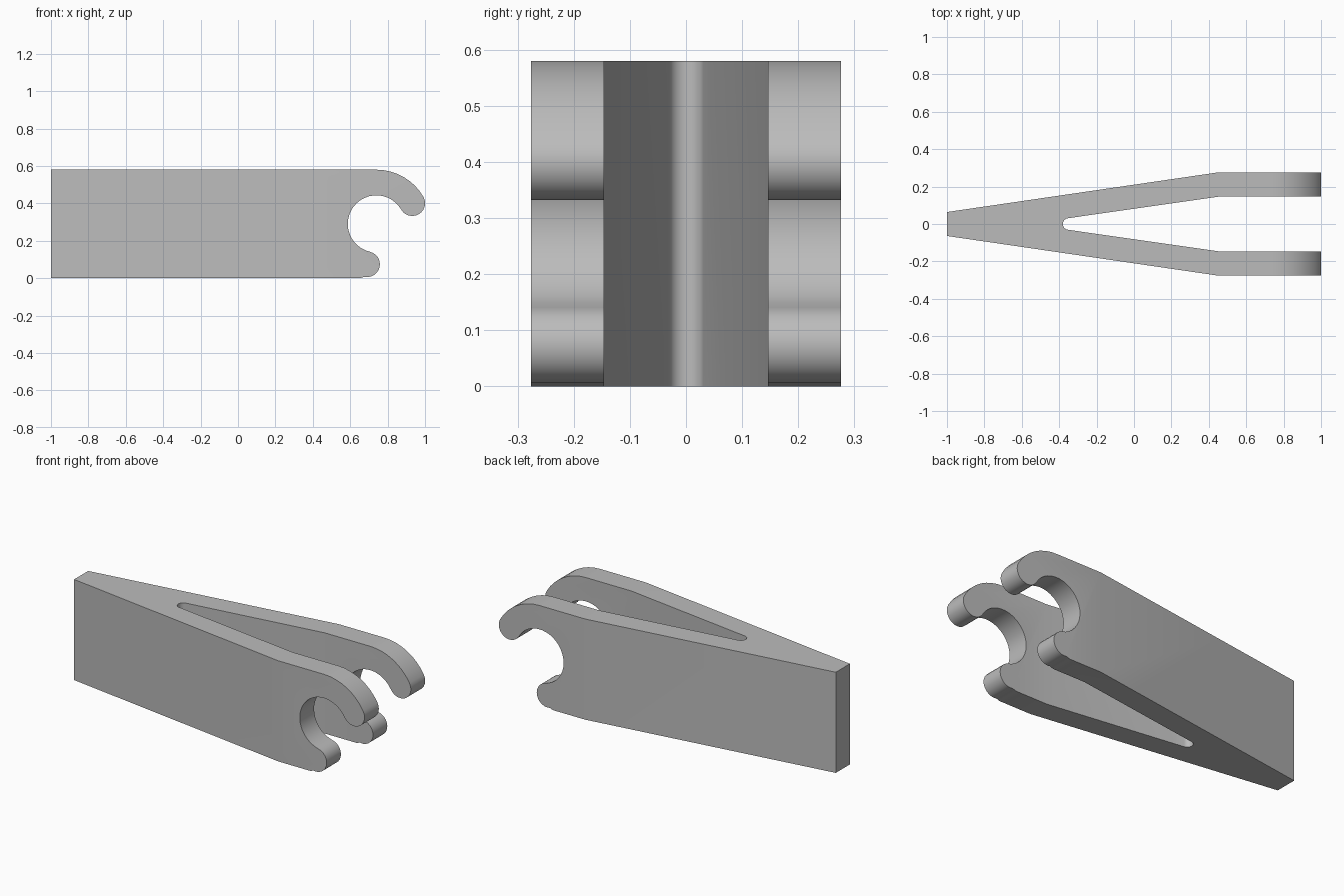
import bpy, bmesh
from math import sin, cos, radians
from mathutils import Vector

cube = bpy.data.objects.get("Cube")
if cube:
    bpy.data.objects.remove(cube, do_unlink=True)

GREY = (0.5, 0.5, 0.5, 1)
grey = bpy.data.materials.new("plain grey")
grey.use_nodes = True
grey.diffuse_color = GREY
grey.node_tree.nodes["Principled BSDF"].inputs["Base Color"].default_value = GREY


def arc(centre, radius, start, end, steps):
    """Points along an arc, angles in degrees."""
    angles = [radians(start + (end - start) * i / steps) for i in range(steps + 1)]
    return [(centre[0] + radius * cos(a), centre[1] + radius * sin(a)) for a in angles]


def prism(name, points, to_3d, depth):
    """Closed profile extruded along the depth vector."""
    bm = bmesh.new()
    face = bm.faces.new([bm.verts.new(to_3d(*p)) for p in points])
    new = bmesh.ops.extrude_face_region(bm, geom=[face])["geom"]
    bmesh.ops.translate(bm, vec=Vector(depth),
                        verts=[v for v in new if isinstance(v, bmesh.types.BMVert)])
    bmesh.ops.recalc_face_normals(bm, faces=bm.faces)
    mesh = bpy.data.meshes.new(name)
    bm.to_mesh(mesh)
    bm.free()
    mesh.materials.append(grey)
    obj = bpy.data.objects.new(name, mesh)
    bpy.context.collection.objects.link(obj)
    return obj


# Side profile: straight body ending in an open hook with two round tips
height = 0.58
eye = (0.74, height / 2)
inner, outer = 0.153, height / 2
mid, tip = (inner + outer) / 2, (outer - inner) / 2
upper, lower = 30, 257


def tip_centre(angle):
    return (eye[0] + mid * cos(radians(angle)), eye[1] + mid * sin(radians(angle)))


side = [(-1, 0), (0.655, 0)]
side += arc(tip_centre(lower), tip, lower, lower + 180, 12)
side += arc(eye, inner, lower, upper, 24)[1:-1]
side += arc(tip_centre(upper), tip, upper - 180, upper, 12)
side += arc(eye, outer, upper, 90, 8)[1:]
side += [(-1, height)]

# Plan profile: a narrow root splitting into two prongs
slot_end = arc((-0.35, 0), 0.031, 98, 262, 10)
half = [(-1, 0.064), (0.45, 0.276), (1.1, 0.276), (1.1, 0.146), (0.45, 0.146)]
plan = half + slot_end + [(x, -y) for x, y in reversed(half)]

fork = prism("hooked_fork", plan, lambda x, y: (x, y, 0), (0, 0, height))
cutter = prism("side_profile_cutter", [(x - 0.1 if x == -1 else x, z) for x, z in side],
               lambda x, z: (x, -0.5, z), (0, 1, 0))
# Let the cutter overshoot the flat top and bottom
for v in cutter.data.vertices:
    if v.co.x < 0.7 and v.co.z < 0.001:
        v.co.z = 0 if v.co.x > 0 else -0.0
cutter.hide_render = True

# Cut the hooks into both prongs
cut = fork.modifiers.new("hook shape", 'BOOLEAN')
cut.operation = 'INTERSECT'
cut.solver = 'EXACT'
cut.object = cutter
bpy.ops.object.select_all(action='DESELECT')
fork.select_set(True)
bpy.context.view_layer.objects.active = fork
bpy.ops.object.modifier_apply(modifier=cut.name)
bpy.data.objects.remove(cutter, do_unlink=True)
bpy.ops.object.shade_smooth_by_angle(angle=radians(30))
